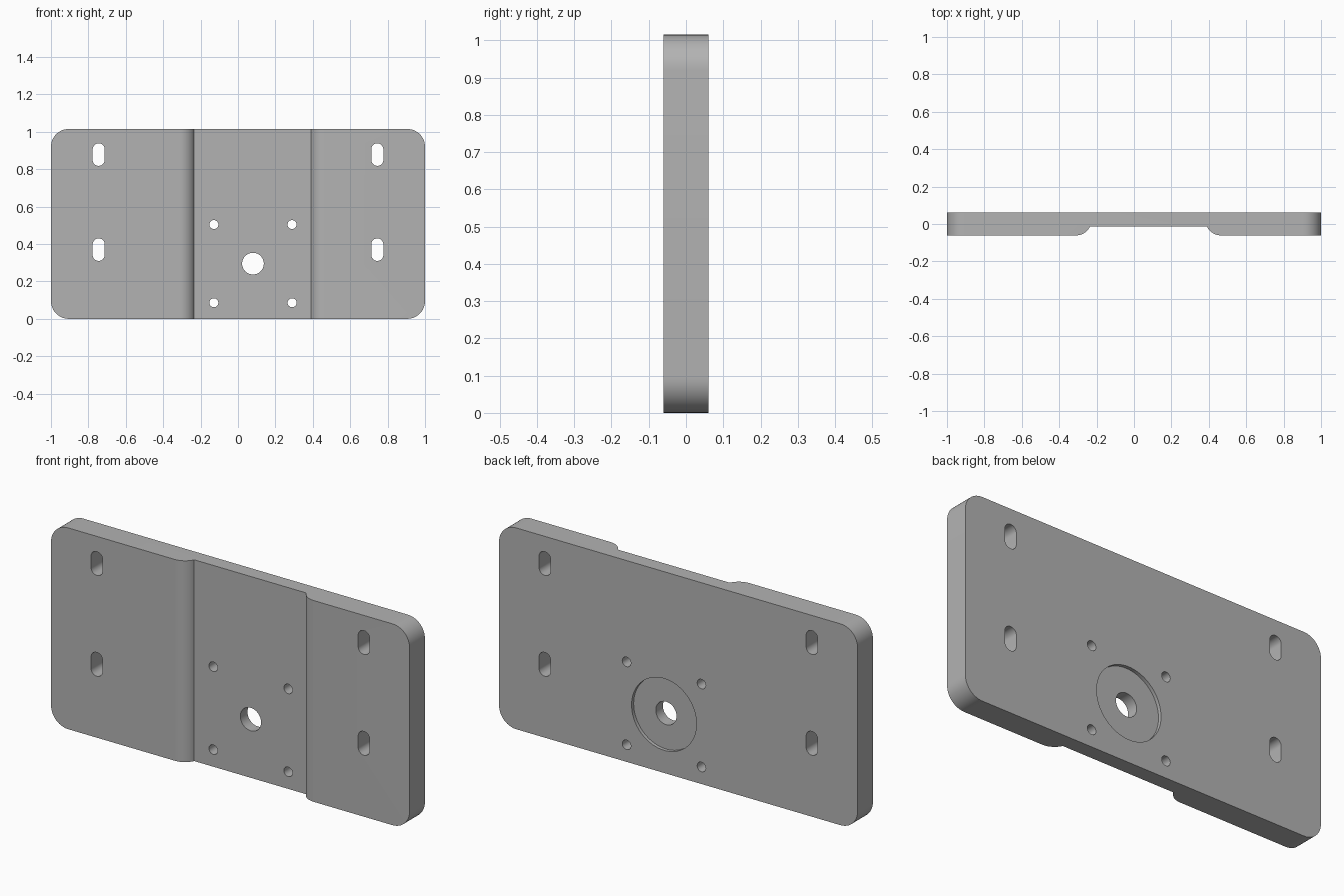
import bpy, bmesh
from math import sin, cos, pi, radians

if "Cube" in bpy.data.objects:
    bpy.data.objects.remove(bpy.data.objects["Cube"], do_unlink=True)

HEIGHT, HALF_T = 1.015, 0.061
FLOOR_Y = -0.013          # depth of the front channel
HUB = (0.08, 0.295)       # centre of bore and bolt pattern

grey = bpy.data.materials.new("machined grey")
grey.use_nodes = True
grey.diffuse_color = (0.45, 0.45, 0.45, 1)
grey.node_tree.nodes["Principled BSDF"].inputs["Base Color"].default_value = grey.diffuse_color


def arc(cx, cy, r, a0, a1, n):
    """Points on an arc, angles in degrees."""
    step = radians(a1 - a0) / n
    return [(cx + r * cos(radians(a0) + i * step), cy + r * sin(radians(a0) + i * step))
            for i in range(n + 1)]


def rounded_rect(cx, cy, w, h, r, n):
    dx, dy = w / 2 - r, h / 2 - r
    pts = []
    for k, (sx, sy) in enumerate([(1, 1), (-1, 1), (-1, -1), (1, -1)]):
        pts += arc(cx + sx * dx, cy + sy * dy, r, 90 * k, 90 * k + 90, n)
    return pts


def circle(cx, cy, r, n=48):
    return arc(cx, cy, r, 0, 360, n)[:-1]


def add_prism(bm, start, offset):
    """Extrude a closed outline by an offset vector."""
    base = bm.faces.new([bm.verts.new(p) for p in start])
    top = bmesh.ops.extrude_face_region(bm, geom=[base])["geom"]
    bmesh.ops.translate(bm, vec=offset, verts=[v for v in top if isinstance(v, bmesh.types.BMVert)])


def through_y(bm, outline, y0, y1):
    add_prism(bm, [(x, y0, z) for x, z in outline], (0, y1 - y0, 0))


def make_object(name, bm):
    bmesh.ops.remove_doubles(bm, verts=bm.verts, dist=1e-5)
    bmesh.ops.recalc_face_normals(bm, faces=bm.faces)
    mesh = bpy.data.meshes.new(name)
    bm.to_mesh(mesh)
    bm.free()
    mesh.materials.append(grey)
    obj = bpy.data.objects.new(name, mesh)
    bpy.context.collection.objects.link(obj)
    return obj


# Plate with rounded corners
bm = bmesh.new()
through_y(bm, rounded_rect(0, HEIGHT / 2, 2, HEIGHT, 0.095, 12), -HALF_T, HALF_T)
plate = make_object("mounting_plate", bm)

# Vertical front channel whose shoulders roll over into the front face
R, ROLL = 0.083, 64
cy = -HALF_T + R
left = arc(-0.31, cy, R, -90, -90 + ROLL, 12)
right = arc(0.465, cy, R, -90 - ROLL, -90, 12)
left[-1], right[0] = (left[-1][0], FLOOR_Y), (right[0][0], FLOOR_Y)
profile = left + right + [(0.465, -0.2), (-0.31, -0.2)]
channel_bm = bmesh.new()
add_prism(channel_bm, [(x, y, -0.1) for x, y in profile], (0, 0, HEIGHT + 0.2))

# Adjustment slots, bolt holes and the central bore
holes_bm = bmesh.new()
for x in (-0.745, 0.745):
    for z in (0.37, 0.878):
        through_y(holes_bm, rounded_rect(x, z, 0.064, 0.12, 0.0315, 10), -0.2, 0.2)
for sx in (-1, 1):
    for sz in (-1, 1):
        through_y(holes_bm, circle(HUB[0] + sx * 0.209, HUB[1] + sz * 0.209, 0.024, 32), -0.2, 0.2)
through_y(holes_bm, circle(*HUB, 0.058), -0.2, 0.2)

# Shallow round recess in the back
recess_bm = bmesh.new()
through_y(recess_bm, circle(*HUB, 0.181, 72), HALF_T - 0.017, 0.2)

# Cut everything out of the plate
bpy.context.view_layer.objects.active = plate
for name, cut_bm in (("channel_cutter", channel_bm), ("hole_cutter", holes_bm),
                     ("recess_cutter", recess_bm)):
    cutter = make_object(name, cut_bm)
    mod = plate.modifiers.new(name, "BOOLEAN")
    mod.operation, mod.solver, mod.object = "DIFFERENCE", "EXACT", cutter
    bpy.ops.object.modifier_apply(modifier=name)
    bpy.data.objects.remove(cutter, do_unlink=True)

# Smooth the rounded walls, keep the machined edges crisp
bpy.ops.object.select_all(action="DESELECT")
plate.select_set(True)
bpy.ops.object.shade_smooth_by_angle(angle=radians(25))
